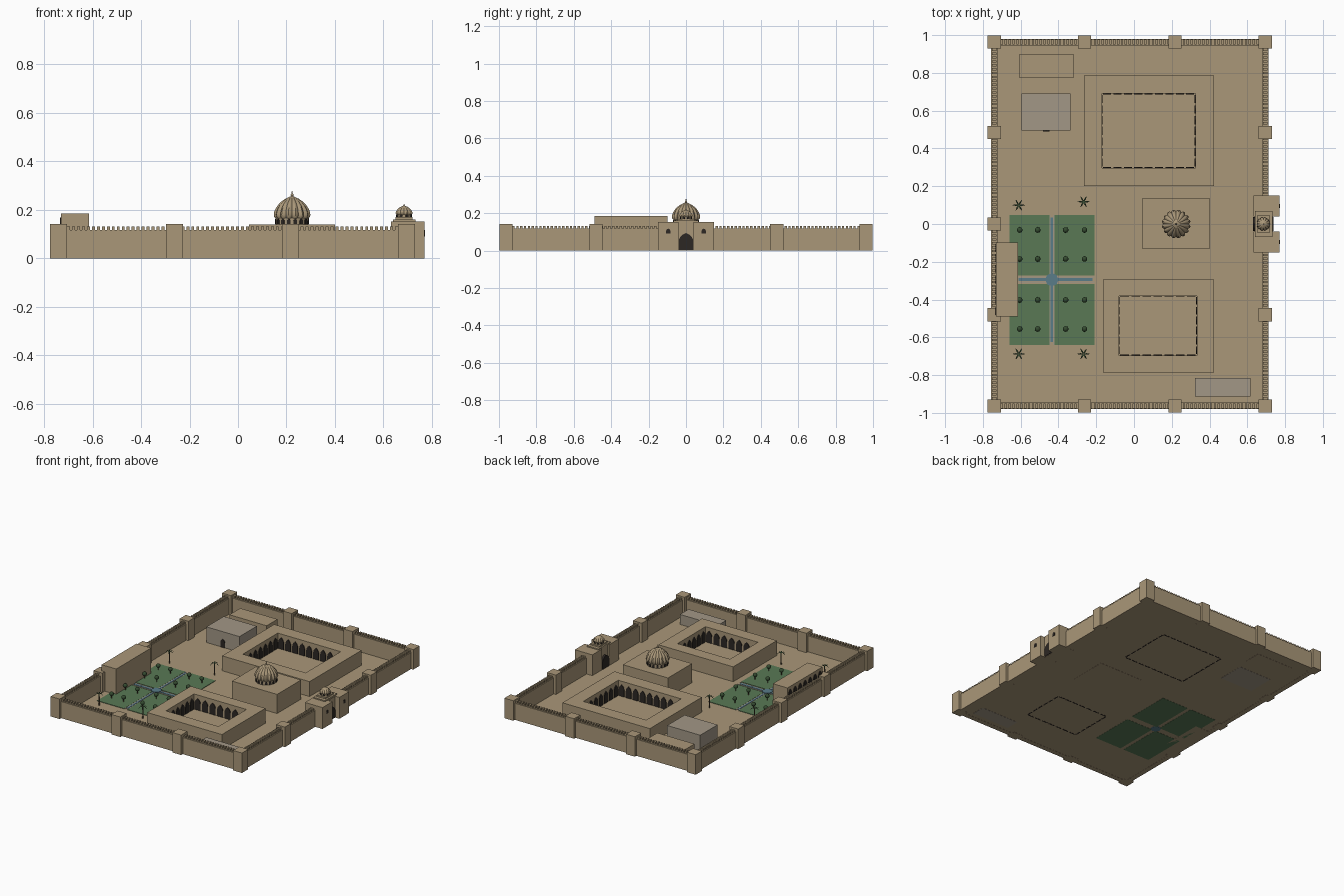
import bpy, bmesh
from math import pi, sin, cos, radians
from mathutils import Matrix, Vector

if "Cube" in bpy.data.objects:
    bpy.data.objects.remove(bpy.data.objects["Cube"])


def material(name, rgb):
    m = bpy.data.materials.new(name)
    m.diffuse_color = (*rgb, 1)
    m.use_nodes = True
    m.node_tree.nodes["Principled BSDF"].inputs["Base Color"].default_value = m.diffuse_color
    return m


SAND = material("sandstone", (0.40, 0.31, 0.19))
GREY = material("pale_stone", (0.36, 0.31, 0.24))
DARK = material("dark_opening", (0.025, 0.02, 0.017))
GREEN = material("lawn", (0.10, 0.19, 0.09))
LEAF = material("foliage", (0.035, 0.07, 0.03))
WATER = material("water", (0.10, 0.20, 0.25))
BARK = material("bark", (0.12, 0.08, 0.05))


def finish(name, bm, mat, smooth=False):
    bmesh.ops.recalc_face_normals(bm, faces=bm.faces)
    me = bpy.data.meshes.new(name)
    bm.to_mesh(me)
    bm.free()
    me.materials.append(mat)
    ob = bpy.data.objects.new(name, me)
    bpy.context.collection.objects.link(ob)
    if smooth:
        bpy.ops.object.select_all(action='DESELECT')
        ob.select_set(True)
        bpy.context.view_layer.objects.active = ob
        bpy.ops.object.shade_smooth_by_angle(angle=radians(35))
    return ob


def add_box(bm, x0, x1, y0, y1, z0, z1):
    m = Matrix.Translation(((x0 + x1) / 2, (y0 + y1) / 2, (z0 + z1) / 2))
    bmesh.ops.create_cube(bm, size=1, matrix=m @ Matrix.Diagonal((x1 - x0, y1 - y0, z1 - z0, 1)))


def box(name, *dims, mat=SAND):
    bm = bmesh.new()
    add_box(bm, *dims)
    return finish(name, bm, mat)


def add_cyl(bm, x, y, z0, z1, r0, r1, n):
    bmesh.ops.create_cone(bm, cap_ends=True, segments=n, radius1=r0, radius2=r1, depth=z1 - z0,
                          matrix=Matrix.Translation((x, y, (z0 + z1) / 2)))


def add_arch(bm, pos, angle, w, h, depth=0.008):
    """Pointed arch panel; angle 0 faces -y."""
    pts = [(-w / 2, 0), (w / 2, 0), (w / 2, h * .58), (w * .42, h * .76), (w * .24, h * .9),
           (0, h), (-w * .24, h * .9), (-w * .42, h * .76), (-w / 2, h * .58)]
    m = Matrix.Translation(pos) @ Matrix.Rotation(angle, 4, 'Z')
    f = bm.faces.new([bm.verts.new(m @ Vector((a, -depth / 2, b))) for a, b in pts])
    ext = bmesh.ops.extrude_face_region(bm, geom=[f])
    vs = [v for v in ext['geom'] if isinstance(v, bmesh.types.BMVert)]
    bmesh.ops.translate(bm, verts=vs, vec=m.to_3x3() @ Vector((0, depth, 0)))


def ribbed_dome(name, x, y, z, r, h, ribs):
    prof = [(.88, 0), (.97, .08), (1, .18), (.98, .30), (.91, .44), (.78, .60),
            (.60, .75), (.38, .88), (.17, .96), (.05, 1)]
    n = ribs * 4
    bm = bmesh.new()
    rings = []
    for pr, pz in prof:
        ring = []
        for i in range(n):
            a = 2 * pi * i / n
            rr = r * pr * (.88 + .12 * abs(sin(a * ribs / 2)))
            ring.append(bm.verts.new((x + rr * cos(a), y + rr * sin(a), z + h * pz)))
        rings.append(ring)
    for lo, hi in zip(rings, rings[1:]):
        for i in range(n):
            j = (i + 1) % n
            bm.faces.new((lo[i], lo[j], hi[j], hi[i]))
    bm.faces.new(rings[0])
    bm.faces.new(rings[-1])
    finish(name, bm, SAND, True)
    # finial
    bm = bmesh.new()
    add_cyl(bm, x, y, z + h * .98, z + h * 1.22, r * .05, r * .015, 8)
    bmesh.ops.create_uvsphere(bm, u_segments=10, v_segments=6, radius=r * .08,
                              matrix=Matrix.Translation((x, y, z + h * 1.05)))
    finish(name + "_finial", bm, SAND, True)


def drum(name, x, y, z0, z1, r, n, w):
    bm = bmesh.new()
    add_cyl(bm, x, y, z0, z1, r, r, 32)
    finish(name, bm, SAND, True)
    bm = bmesh.new()
    for i in range(n):
        a = 2 * pi * (i + .5) / n
        add_arch(bm, (x + r * cos(a), y + r * sin(a), z0 + .002), a + pi / 2, w, (z1 - z0) * .85, .005)
    finish(name + "_windows", bm, DARK)


# ground slab
box("ground", -.755, .71, -.98, .98, .001, .004)

# perimeter walls, towers and merlons
XL, XR, Y = -.74, .695, .963
T, WZ = .0175, .118
bm = bmesh.new()
for s in (-Y, Y):
    add_box(bm, XL, XR, s - T, s + T, 0, WZ)
for s in (XL, XR):
    add_box(bm, s - T, s + T, -Y, Y, 0, WZ)
finish("perimeter_wall", bm, SAND)

bm = bmesh.new()
nx, ny = 70, 94
for i in range(1, nx):
    x = XL + (XR - XL) * i / nx
    for s in (-Y, Y):
        add_box(bm, x - .006, x + .006, s - .013, s + .013, WZ - .001, .132)
for i in range(1, ny):
    y = -Y + 2 * Y * i / ny
    for s in (XL, XR):
        add_box(bm, s - .013, s + .013, y - .006, y + .006, WZ - .001, .132)
finish("wall_merlons", bm, SAND)

bm = bmesh.new()
spots = [(x, y) for x in (XL, -.262, .217, XR) for y in (-Y, Y)]
spots += [(XL, y) for y in (-.481, 0, .485)] + [(XR, y) for y in (-.481, .485)]
for x, y in spots:
    add_box(bm, x - .035, x + .035, y - .035, y + .035, 0, .142)
finish("wall_towers", bm, SAND)

# gatehouse with kiosk dome
bm = bmesh.new()
for s in (-1, 1):
    y0, y1 = sorted((s * .04, s * .15))
    add_box(bm, .632, .77, y0, y1, 0, .152)
finish("gate_towers", bm, SAND)
box("gate_block", .645, .735, -.05, .05, 0, .15)
box("gate_kiosk_base", .64, .732, -.068, .068, .15, .16)
box("gate_kiosk_step", .65, .72, -.045, .045, .16, .17)
drum("gate_drum", .685, 0, .168, .181, .031, 8, .012)
ribbed_dome("gate_dome", .685, 0, .18, .036, .038, 12)
bm = bmesh.new()
add_arch(bm, (.735, 0, .002), pi / 2, .076, .092)
add_arch(bm, (.645, 0, .002), -pi / 2, .076, .092, .03)
for y in (-.095, .095):
    add_arch(bm, (.77, y, .09), pi / 2, .022, .027, .004)
finish("gate_openings", bm, DARK)

# domed hall
box("domed_hall", .045, .40, -.132, .138, 0, .14)
drum("hall_drum", .223, 0, .14, .166, .068, 16, .015)
ribbed_dome("hall_dome", .223, 0, .163, .077, .094, 16)


# courtyard blocks: a hollow rectangle with arcades on the inner faces
def courtyard(name, outer, inner, h, nx, ny):
    (a0, a1, b0, b1), (c0, c1, d0, d1) = outer, inner
    bm = bmesh.new()
    rings = [[bm.verts.new((x, y, z)) for x, y in ((p0, q0), (p1, q0), (p1, q1), (p0, q1))]
             for (p0, p1, q0, q1), z in ((outer, 0.002), (outer, h), (inner, h), (inner, 0.002))]
    for k in range(4):
        lo, hi = rings[k], rings[(k + 1) % 4]
        for i in range(4):
            j = (i + 1) % 4
            bm.faces.new((lo[i], lo[j], hi[j], hi[i]))
    finish(name, bm, SAND)
    bm = bmesh.new()
    ah = h * .78
    for i in range(nx):
        w = (c1 - c0) / nx
        x = c0 + w * (i + .5)
        add_arch(bm, (x, d1, 0), 0, w * .78, ah)
        add_arch(bm, (x, d0, 0), pi, w * .78, ah)
    for i in range(ny):
        w = (d1 - d0) / ny
        y = d0 + w * (i + .5)
        add_arch(bm, (c0, y, 0), pi / 2, w * .78, ah)
        add_arch(bm, (c1, y, 0), -pi / 2, w * .78, ah)
    finish(name + "_arcade", bm, DARK)


courtyard("large_courtyard", (-.265, .423, .20, .785), (-.17, .325, .297, .69), .11, 9, 7)
courtyard("small_courtyard", (-.165, .423, -.785, -.295), (-.08, .333, -.695, -.38), .11, 7, 6)

# service buildings
box("store_building", -.61, -.317, .775, .897, 0, .09)
box("bath_house", -.595, -.335, .495, .69, 0, .115, mat=GREY)
box("low_building", .322, .618, -.912, -.815, 0, .075, mat=GREY)
bm = bmesh.new()
add_arch(bm, (-.465, .495, .003), 0, .035, .06)
finish("bath_house_door", bm, DARK)

# garden pavilion with arcade over the wall
box("pavilion", -.73, -.615, -.49, -.098, 0, .186)
bm = bmesh.new()
for i in range(7):
    add_arch(bm, (-.73, -.126 - .056 * i, .09), -pi / 2, .04, .078)
finish("pavilion_arcade", bm, DARK)

# garden beds, channels, pool
CX, CY = -.435, -.295
bm = bmesh.new()
for x0, x1 in ((-.66, -.448), (-.422, -.21)):
    for y0, y1 in ((-.64, -.318), (-.272, .048)):
        add_box(bm, x0, x1, y0, y1, 0, .007)
finish("garden_beds", bm, GREEN)
bm = bmesh.new()
add_box(bm, CX - .006, CX + .006, -.625, .035, .002, .007)
add_box(bm, -.612, -.22, CY - .008, CY + .008, .002, .0075)
add_cyl(bm, CX, CY, 0, .011, .035, .035, 8)
finish("water_channels", bm, WATER)
bm = bmesh.new()
for s in (-1, 1):
    add_box(bm, CX + s * .010 - .003, CX + s * .010 + .003, -.64, .048, .002, .006)
    add_box(bm, -.612, -.21, CY + s * .014 - .004, CY + s * .014 + .004, .002, .0065)
finish("channel_kerbs", bm, GREY)

# clipped trees
trunks, crowns = bmesh.new(), bmesh.new()
for x in (-.605, -.51, -.362, -.262):
    for y in (-.032, -.185, -.402, -.556):
        add_cyl(trunks, x, y, .004, .03, .003, .003, 6)
        bmesh.ops.create_icosphere(crowns, subdivisions=2, radius=.015,
                                   matrix=Matrix.Translation((x, y, .038)))
finish("tree_crowns", crowns, LEAF, True)

# palms
fronds = bmesh.new()
for x, y in ((-.61, .10), (-.267, .118), (-.61, -.688), (-.267, -.688)):
    add_cyl(trunks, x, y, .002, .086, .004, .003, 6)
    for k in range(6):
        m = Matrix.Translation((x, y, .085)) @ Matrix.Rotation(k * pi / 3, 4, 'Z')
        path = ((0, .003, 0), (.017, .004, .006), (.032, .001, -.006))
        l = [fronds.verts.new(m @ Vector((a, b, c))) for a, b, c in path]
        r = [fronds.verts.new(m @ Vector((a, -b, c))) for a, b, c in path]
        for i in range(2):
            fronds.faces.new((l[i], r[i], r[i + 1], l[i + 1]))
finish("palm_fronds", fronds, LEAF)
finish("tree_trunks", trunks, BARK)
